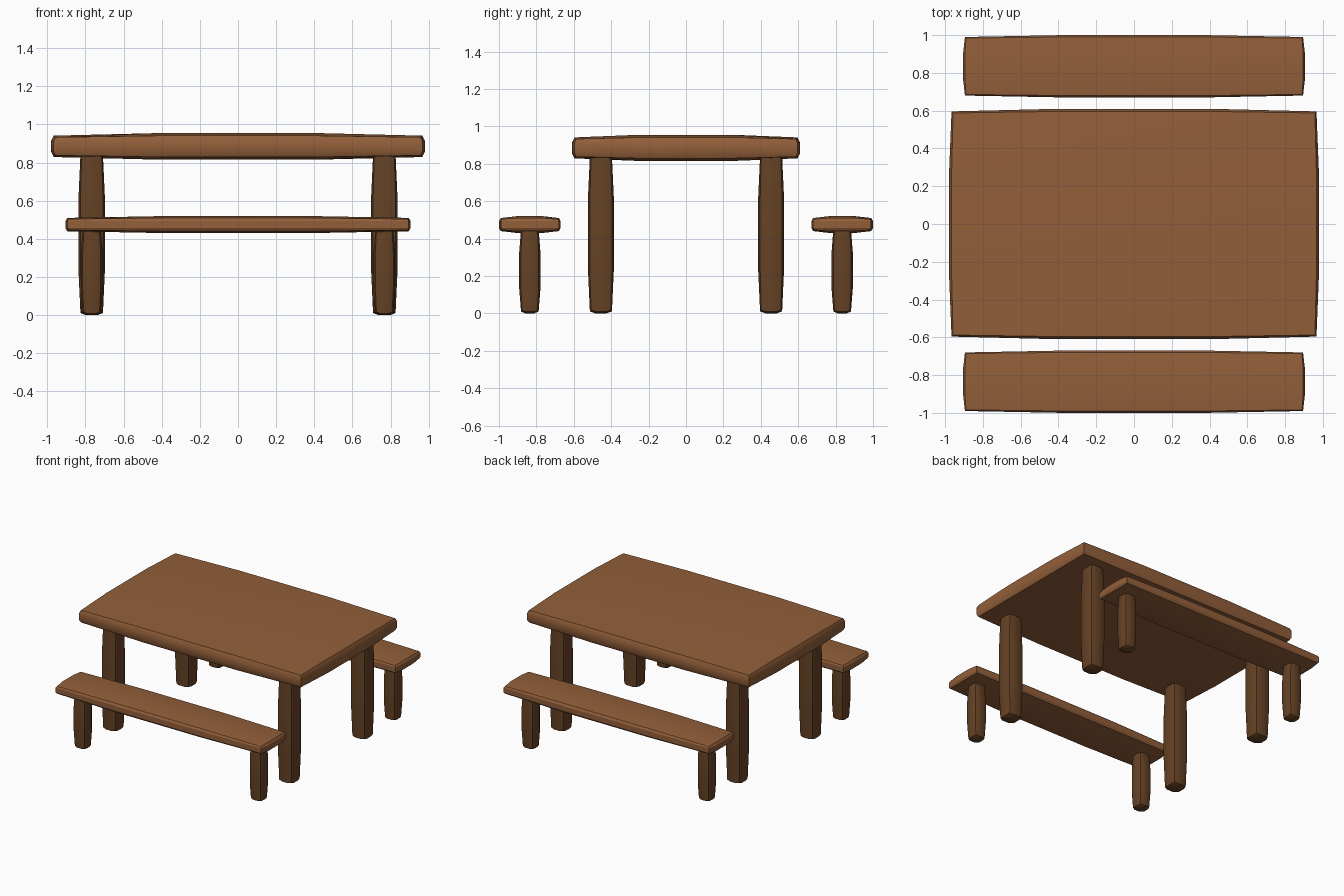
import bpy, bmesh, math
from mathutils import Vector

cube = bpy.data.objects.get("Cube")
if cube:
    bpy.data.objects.remove(cube, do_unlink=True)


def make_material(name, rgb):
    mat = bpy.data.materials.new(name)
    mat.use_nodes = True
    mat.diffuse_color = (*rgb, 1)
    mat.node_tree.nodes["Principled BSDF"].inputs["Base Color"].default_value = (*rgb, 1)
    return mat


plank_wood = make_material("warm brown wood", (0.29, 0.115, 0.042))
leg_wood = make_material("dark brown wood", (0.13, 0.054, 0.018))


def bulged_block(name, centre, half, drop, mat):
    """Box in thirds whose faces swell, pulling edges and corners inward."""
    bm = bmesh.new()
    bmesh.ops.create_cube(bm, size=2)
    bmesh.ops.subdivide_edges(bm, edges=bm.edges[:], cuts=2, use_grid_fill=True)
    for v in bm.verts:
        outer = [abs(c) > 0.9 for c in v.co]
        pull = (0, drop, drop * 1.6)[sum(outer) - 1]
        v.co = Vector([
            math.copysign(h - pull if out else h * 0.41, c)
            for c, h, out in zip(v.co, half, outer)])
    bmesh.ops.recalc_face_normals(bm, faces=bm.faces[:])
    mesh = bpy.data.meshes.new(name)
    bm.to_mesh(mesh)
    bm.free()
    mesh.materials.append(mat)
    obj = bpy.data.objects.new(name, mesh)
    obj.location = centre
    bpy.context.collection.objects.link(obj)
    bpy.ops.object.select_all(action='DESELECT')
    obj.select_set(True)
    bpy.context.view_layer.objects.active = obj
    bpy.ops.object.shade_smooth_by_angle(angle=math.radians(30))
    return obj


# Table top
bulged_block("table_top", (0, 0, 0.885), (0.98, 0.61, 0.07), 0.014, plank_wood)

# Benches and all legs, mirrored front to back and side to side
for y_side, depth in ((-1, "front"), (1, "back")):
    bulged_block(f"{depth}_bench_seat", (0, y_side * 0.835, 0.475),
                 (0.905, 0.165, 0.045), 0.01, plank_wood)
    for x_side, side in ((-1, "right"), (1, "left")):
        bulged_block(f"{depth}_{side}_table_leg",
                     (x_side * 0.767, y_side * 0.455, 0.425),
                     (0.07, 0.07, 0.425), 0.011, leg_wood)
        bulged_block(f"{depth}_{side}_bench_leg",
                     (x_side * 0.767, y_side * 0.835, 0.23),
                     (0.057, 0.057, 0.23), 0.01, leg_wood)
